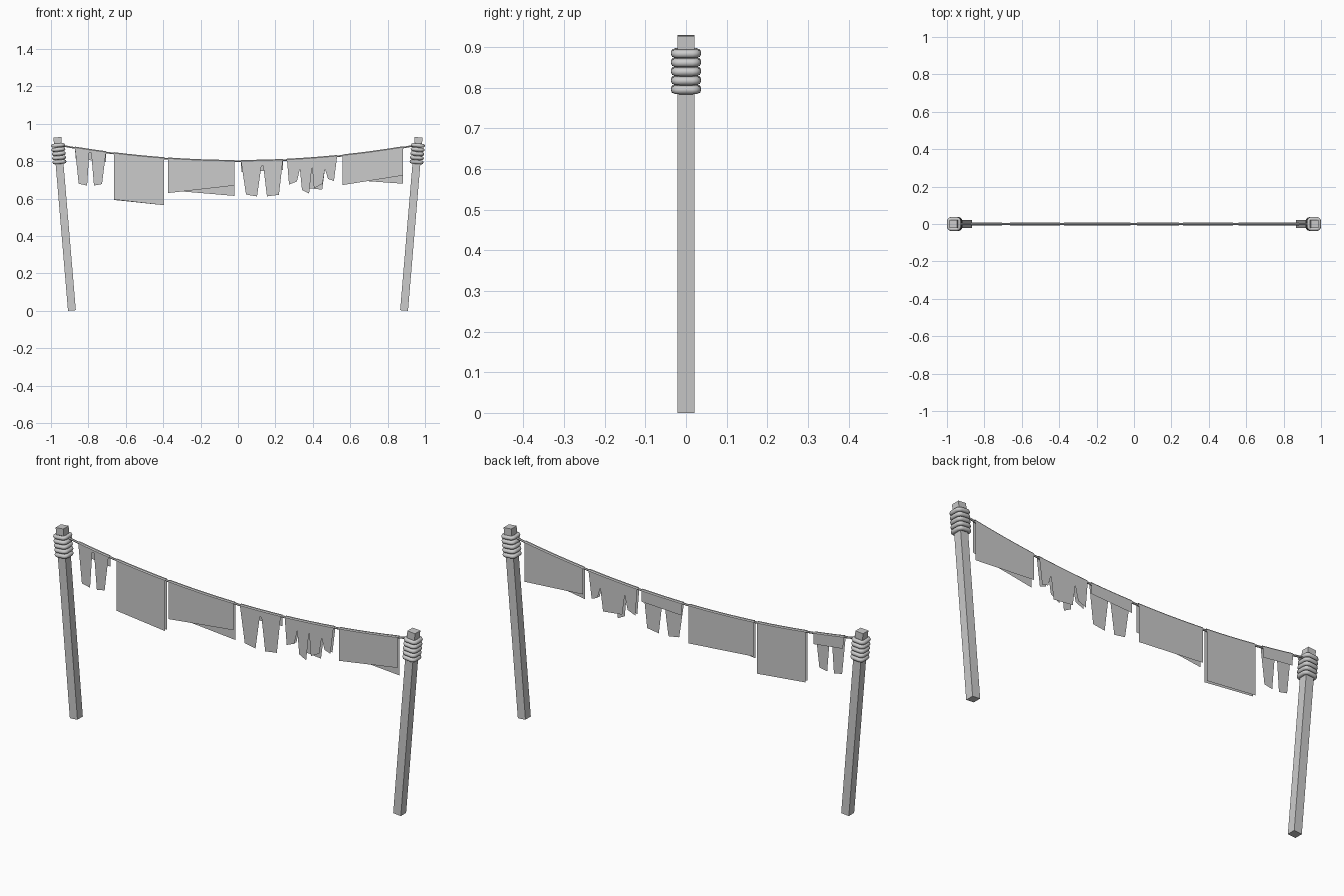
import bpy, bmesh, math
from mathutils import Matrix, Vector

if "Cube" in bpy.data.objects:
    bpy.data.objects.remove(bpy.data.objects["Cube"])

GAP = 0.008                                   # half distance between cloth layers


def rope_z(x):
    return 0.80 + 0.094 * x * x


def mesh_object(name, bm):
    bmesh.ops.recalc_face_normals(bm, faces=bm.faces[:])
    me = bpy.data.meshes.new(name)
    bm.to_mesh(me)
    bm.free()
    ob = bpy.data.objects.new(name, me)
    bpy.context.collection.objects.link(ob)
    return ob


def tube(name, points, radius, cyclic=False, res=2):
    cu = bpy.data.curves.new(name, 'CURVE')
    cu.dimensions = '3D'
    cu.bevel_depth = radius
    cu.bevel_resolution = res
    cu.use_fill_caps = not cyclic
    sp = cu.splines.new('POLY')
    sp.points.add(len(points) - 1)
    for p, co in zip(sp.points, points):
        p.co = (*co, 1)
    sp.use_cyclic_u = cyclic
    ob = bpy.data.objects.new(name, cu)
    bpy.context.collection.objects.link(ob)
    bpy.ops.object.select_all(action='DESELECT')
    ob.select_set(True)
    bpy.context.view_layer.objects.active = ob
    bpy.ops.object.convert(target='MESH')
    ob = bpy.context.object
    bpy.ops.object.shade_smooth_by_angle(angle=math.radians(50))
    return ob


# Leaning posts with wrapped rope rings
for side, s in (("left", -1), ("right", 1)):
    foot, head = Vector((s * 0.888, 0, 0.002)), Vector((s * 0.966, 0, 0.928))
    axis = head - foot
    tilt = Matrix.Rotation(math.atan2(axis.x, axis.z), 4, 'Y')
    bm = bmesh.new()
    bmesh.ops.create_cube(bm, size=1, matrix=Matrix.Translation((foot + head) / 2)
                          @ tilt @ Matrix.Diagonal((0.042, 0.042, axis.length, 1)))
    mesh_object(side + "_post", bm)
    for i in range(5):
        centre = foot + axis * ((0.796 + 0.0222 * i) / 0.928)
        ring = []
        for k in range(4):                    # rounded-square loop
            for a in (0, 30, 60, 90):
                t = math.radians(k * 90 + a)
                c = math.radians(k * 90 + 45)
                ring.append(centre + tilt.to_3x3() @ Vector((
                    0.015 * math.sqrt(2) * math.cos(c) + 0.012 * math.cos(t),
                    0.015 * math.sqrt(2) * math.sin(c) + 0.012 * math.sin(t), 0)))
        tube(f"{side}_rope_wrap_{i + 1}", ring, 0.0105, True)

# Sagging line
tube("washing_line", [(x, 0, rope_z(x)) for x in
                      [-0.96 + 1.92 * i / 24 for i in range(25)]], 0.005, res=1)


# Folded cloth: two hanging layers joined by a ridge over the line
def cloth(name, x0, x1, front, back, n=4):
    bm = bmesh.new()
    xs = [x0 + (x1 - x0) * i / n for i in range(n + 1)]
    rows = [[bm.verts.new((x, y, rope_z(x) + dz)) for x in xs]
            for y, dz in ((-GAP, 0.002), (-GAP / 2, 0.007), (GAP / 2, 0.007), (GAP, 0.002))]
    for a, b in zip(rows, rows[1:]):
        for i in range(n):
            bm.faces.new((a[i], a[i + 1], b[i + 1], b[i]))
    for row, y, outline in ((rows[0], -GAP, front), (rows[-1], GAP, back)):
        hem = [bm.verts.new((x, y, z)) for x, z in outline]
        bm.faces.new(row[::-1] + hem)
    return mesh_object(name, bm)


# Sheets and towels (hem listed left to right)
cloth("sheet", -0.663, -0.395, [(-0.663, 0.595), (-0.395, 0.565)],
      [(-0.663, 0.593), (-0.395, 0.565)])
cloth("wide_towel", -0.375, -0.02, [(-0.375, 0.63), (-0.02, 0.67)],
      [(-0.375, 0.645), (-0.02, 0.615)])
cloth("end_towel", 0.56, 0.882, [(0.56, 0.673), (0.882, 0.724)],
      [(0.56, 0.703), (0.882, 0.68)])

# Trousers with a short waistband flap behind
cloth("small_trousers", -0.872, -0.706,
      [(-0.852, 0.68), (-0.807, 0.67), (-0.795, 0.848), (-0.785, 0.848),
       (-0.77, 0.67), (-0.727, 0.678)],
      [(-0.868, 0.815), (-0.706, 0.795)])
cloth("large_trousers", 0.016, 0.24,
      [(0.043, 0.622), (0.102, 0.612), (0.125, 0.775), (0.135, 0.775),
       (0.155, 0.612), (0.219, 0.621)],
      [(0.018, 0.743), (0.24, 0.753)])

# Shirt: sleeves and open front, closed back
cloth("shirt", 0.262, 0.53,
      [(0.273, 0.675), (0.315, 0.692), (0.331, 0.76), (0.342, 0.647),
       (0.38, 0.627), (0.396, 0.775), (0.406, 0.655), (0.452, 0.68),
       (0.465, 0.76), (0.481, 0.706), (0.513, 0.695)],
      [(0.273, 0.675), (0.315, 0.692), (0.331, 0.76), (0.345, 0.66),
       (0.45, 0.648), (0.465, 0.76), (0.481, 0.706), (0.513, 0.695)])
